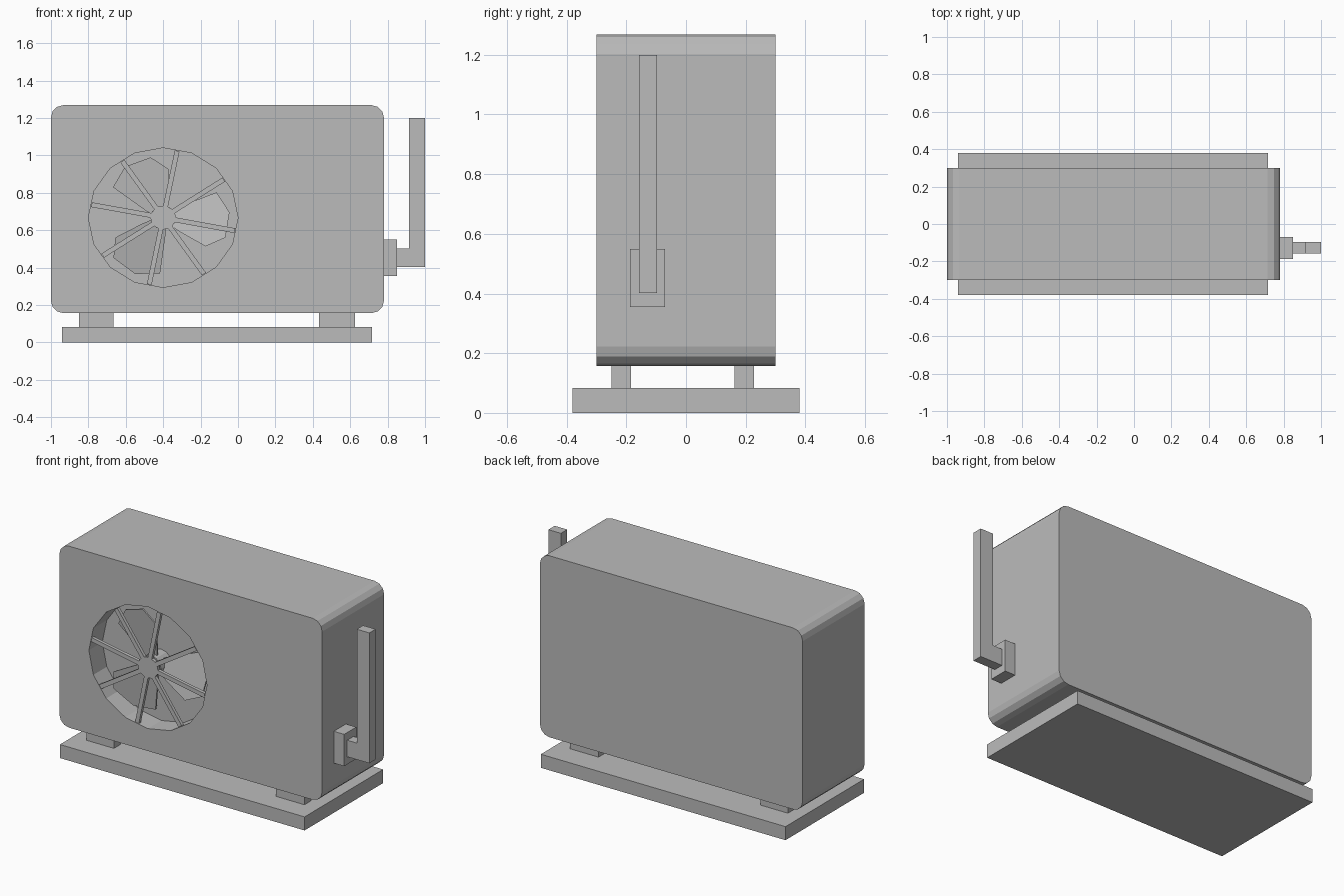
import bpy, bmesh, math
from mathutils import Matrix

cube = bpy.data.objects.get("Cube")
if cube:
    bpy.data.objects.remove(cube, do_unlink=True)

grey = bpy.data.materials.new("plain_grey")
grey.use_nodes = True
colour = (0.5, 0.5, 0.5, 1)
grey.diffuse_color = colour
grey.node_tree.nodes["Principled BSDF"].inputs["Base Color"].default_value = colour


def finish(name, bm):
    bmesh.ops.recalc_face_normals(bm, faces=bm.faces)
    mesh = bpy.data.meshes.new(name)
    bm.to_mesh(mesh)
    bm.free()
    mesh.materials.append(grey)
    obj = bpy.data.objects.new(name, mesh)
    bpy.context.collection.objects.link(obj)
    return obj


def prism(bm, outline, y0, y1):
    """Extrude an x-z outline from y0 to y1."""
    face = bm.faces.new([bm.verts.new((x, y0, z)) for x, z in outline])
    new = bmesh.ops.extrude_face_region(bm, geom=[face])["geom"]
    verts = [v for v in new if isinstance(v, bmesh.types.BMVert)]
    bmesh.ops.translate(bm, verts=verts, vec=(0, y1 - y0, 0))


def solid(name, outline, y0, y1):
    bm = bmesh.new()
    prism(bm, outline, y0, y1)
    return finish(name, bm)


def rect(x0, x1, z0, z1):
    return [(x0, z0), (x1, z0), (x1, z1), (x0, z1)]


def rounded_rect(x0, x1, z0, z1, r, steps):
    corners = [(x1 - r, z1 - r), (x0 + r, z1 - r), (x0 + r, z0 + r), (x1 - r, z0 + r)]
    points = []
    for i, (cx, cz) in enumerate(corners):
        for s in range(steps + 1):
            a = math.pi / 2 * (i + s / steps)
            points.append((cx + r * math.cos(a), cz + r * math.sin(a)))
    return points


# Fan opening: a slightly flattened circle
CX, CZ, RX, RZ = -0.40, 0.667, 0.40, 0.373
FRONT, DEPTH = -0.30, 0.13


def polar(r, degrees):
    """Point in the fan opening; r = 1 lies on the rim."""
    a = math.radians(degrees)
    return (CX + RX * r * math.cos(a), CZ + RZ * r * math.sin(a))


def ring(r, sides):
    return [polar(r, 360 * i / sides) for i in range(sides)]


# Housing with recessed fan opening
housing = solid("housing", rounded_rect(-1, 0.78, 0.157, 1.268, 0.065, 3), FRONT, 0.30)
cutter = solid("opening_cutter", ring(1, 16), FRONT - 0.1, FRONT + DEPTH)
cutter.hide_render = True
cut = housing.modifiers.new("fan_opening", "BOOLEAN")
cut.operation = "DIFFERENCE"
cut.solver = "EXACT"
cut.object = cutter
bpy.context.view_layer.objects.active = housing
bpy.ops.object.modifier_apply(modifier=cut.name)
bpy.data.objects.remove(cutter, do_unlink=True)

# Guard: eight spokes around a small disc
bm = bmesh.new()
prism(bm, [polar(0.18, -11 + 45 * i) for i in range(8)], FRONT, FRONT + 0.02)
for i in range(8):
    a = -11 + 45 * i
    half = math.radians(90)
    sx, sz = 0.013 * math.cos(math.radians(a) + half), 0.013 * math.sin(math.radians(a) + half)
    (ax, az), (bx, bz) = polar(0.1, a), polar(0.975, a)
    prism(bm, [(ax - sx, az - sz), (bx - sx, bz - sz), (bx + sx, bz + sz), (ax + sx, az + sz)],
          FRONT, FRONT + 0.02)
finish("fan_guard", bm)

# Fan hub and three pitched blades
solid("fan_hub", ring(0.17, 12), FRONT + 0.03, FRONT + DEPTH)
blade = [(0.12, -50), (0.29, -40), (0.70, -33), (0.88, -16), (0.89, 8), (0.80, 30), (0.25, 40), (0.12, 50)]
bm = bmesh.new()
for turn in (-3, 117, 237):
    rows = []
    for y in (FRONT + 0.065, FRONT + 0.075):
        row = []
        for r, a in blade:
            x, z = polar(r, a + turn)
            pitch = 0.08 * r * math.sin(math.radians(a))
            row.append(bm.verts.new((x, y + pitch, z)))
        rows.append(row)
    for row in rows:
        bm.faces.new(row)
    for i in range(len(blade)):
        j = (i + 1) % len(blade)
        bm.faces.new((rows[0][i], rows[0][j], rows[1][j], rows[1][i]))
finish("fan_blades", bm)

# Base slab and four feet
solid("base_slab", rect(-0.94, 0.717, 0, 0.083), -0.38, 0.38)
for side, x0, x1 in (("right", -0.85, -0.665), ("left", 0.433, 0.625)):
    for end, y0, y1 in (("front", -0.25, -0.185), ("back", 0.162, 0.228)):
        solid(f"{end}_{side}_foot", rect(x0, x1, 0.083, 0.157), y0, y1)

# Valve box and bent pipe on the left side
solid("valve_box", rect(0.78, 0.85, 0.355, 0.55), -0.187, -0.07)
solid("pipe", [(0.85, 0.402), (1, 0.402), (1, 1.2), (0.915, 1.2), (0.915, 0.503), (0.85, 0.503)],
      -0.158, -0.097)
